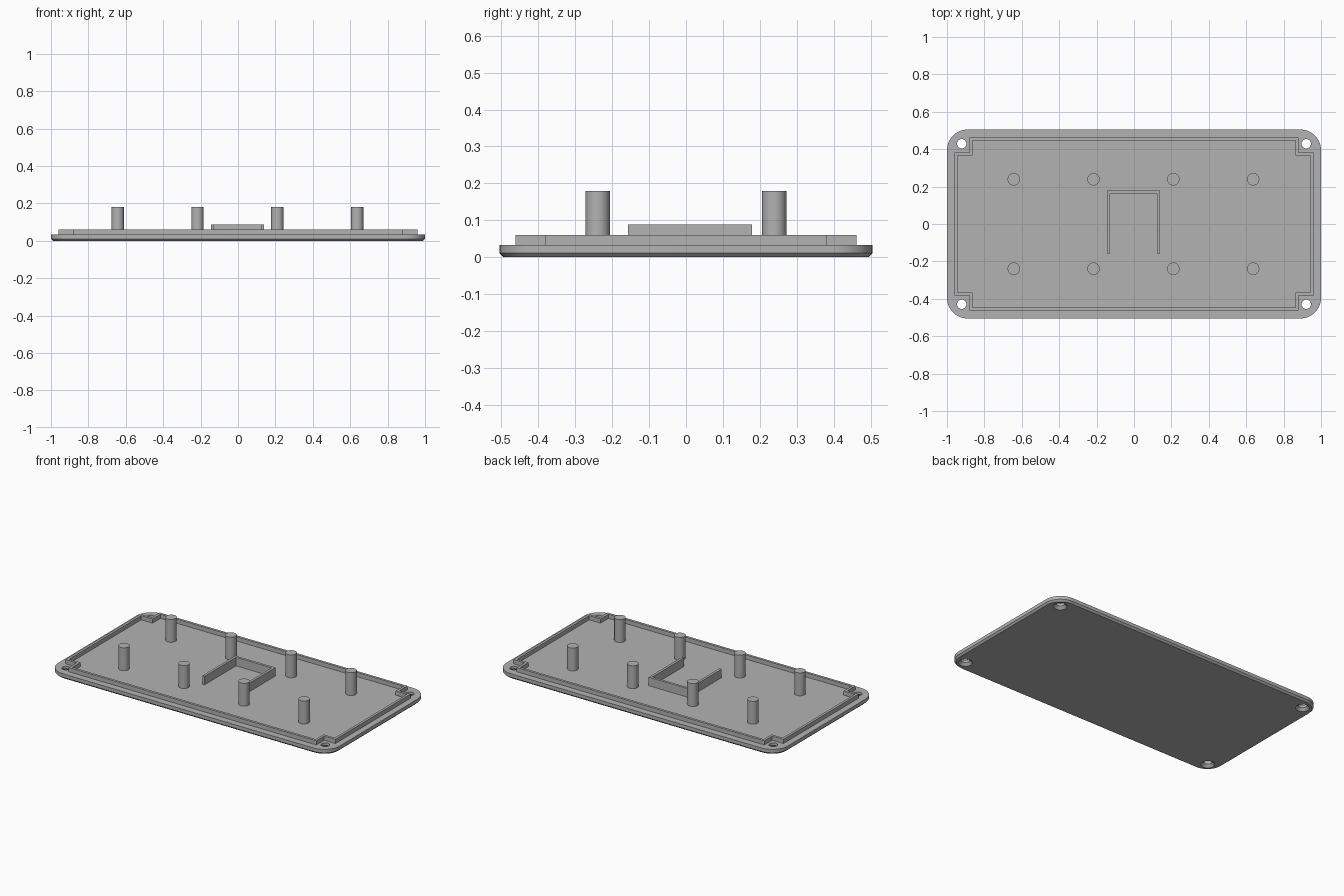
import bpy, bmesh, math

if "Cube" in bpy.data.objects:
    bpy.data.objects.remove(bpy.data.objects["Cube"], do_unlink=True)

grey = bpy.data.materials.new("plain grey")
grey.use_nodes = True
colour = (0.45, 0.45, 0.45, 1)
grey.diffuse_color = colour
grey.node_tree.nodes["Principled BSDF"].inputs["Base Color"].default_value = colour

FLOOR = 0.033  # top of the base plate


def finish(name, bm):
    bmesh.ops.recalc_face_normals(bm, faces=bm.faces)
    mesh = bpy.data.meshes.new(name)
    bm.to_mesh(mesh)
    bm.free()
    obj = bpy.data.objects.new(name, mesh)
    bpy.context.collection.objects.link(obj)
    mesh.materials.append(grey)
    return obj


def smooth(obj):
    bpy.ops.object.select_all(action='DESELECT')
    obj.select_set(True)
    bpy.context.view_layer.objects.active = obj
    bpy.ops.object.shade_smooth_by_angle(angle=math.radians(30))


def bridge(bm, a, b):
    for i in range(len(a)):
        j = (i + 1) % len(a)
        bm.faces.new((a[i], a[j], b[j], b[i]))


def loft(name, rings):
    """Solid through (outline, height) rings, capped at both ends."""
    bm = bmesh.new()
    loops = [[bm.verts.new((x, y, z)) for x, y in pts] for pts, z in rings]
    for a, b in zip(loops, loops[1:]):
        bridge(bm, a, b)
    bm.faces.new(loops[0])
    bm.faces.new(loops[-1])
    return finish(name, bm)


def circle(x, y, r, n=32):
    return [(x + r * math.cos(math.tau * i / n), y + r * math.sin(math.tau * i / n))
            for i in range(n)]


def rounded_rect(inset, steps=10):
    r = 0.11
    pts = []
    for k, (sx, sy) in enumerate([(1, 1), (-1, 1), (-1, -1), (1, -1)]):
        for i in range(steps + 1):
            a = math.pi / 2 * (k + i / steps)
            pts.append((sx * (1 - r) + (r - inset) * math.cos(a),
                        sy * (0.505 - r) + (r - inset) * math.sin(a)))
    return pts


def notched_rect(inset):
    x, y, nx, ny = (v - inset for v in (0.96, 0.462, 0.88, 0.382))
    quarter = [(x, ny), (nx, ny), (nx, y)]
    mirror = [(-px, py) for px, py in reversed(quarter)]
    half = quarter + mirror
    return half + [(-px, -py) for px, py in half]


# Base plate with chamfered underside
plate = loft("base_plate", [(rounded_rect(0.011), 0), (rounded_rect(0), 0.011),
                            (rounded_rect(0), FLOOR)])

# Countersunk screw holes
for sx in (-1, 1):
    for sy in (-1, 1):
        x, y = sx * 0.921, sy * 0.429
        cutter = loft("screw_hole_cutter", [(circle(x, y, 0.043), -0.002),
                                            (circle(x, y, 0.025), 0.017),
                                            (circle(x, y, 0.025), 0.06)])
        cutter.hide_render = True
        cutter.hide_viewport = True
        mod = plate.modifiers.new("screw_hole", 'BOOLEAN')
        mod.operation = 'DIFFERENCE'
        mod.solver = 'EXACT'
        mod.object = cutter
smooth(plate)

# Raised lip stepping around the screw corners
bm = bmesh.new()
loops = [[bm.verts.new((x, y, z)) for x, y in notched_rect(inset)]
         for inset, z in [(0, FLOOR), (0, 0.06), (0.016, 0.06), (0.016, FLOOR)]]
for i in range(4):
    bridge(bm, loops[i], loops[(i + 1) % 4])
finish("lip", bm)

# Three-sided bracket wall
left, right, front, back, wall = -0.144, 0.14, -0.157, 0.179, 0.016
outline = [(left, front), (left, back), (right, back), (right, front),
           (right - wall, front), (right - wall, back - wall),
           (left + wall, back - wall), (left + wall, front)]
loft("bracket_wall", [(outline, FLOOR), (outline, 0.088)])

# Standoff posts, two rows of four
for i in range(4):
    for y in (-0.239, 0.239):
        ring = circle(-0.643 + 0.4267 * i, y, 0.033)
        smooth(loft("standoff_post", [(ring, FLOOR), (ring, 0.18)]))
